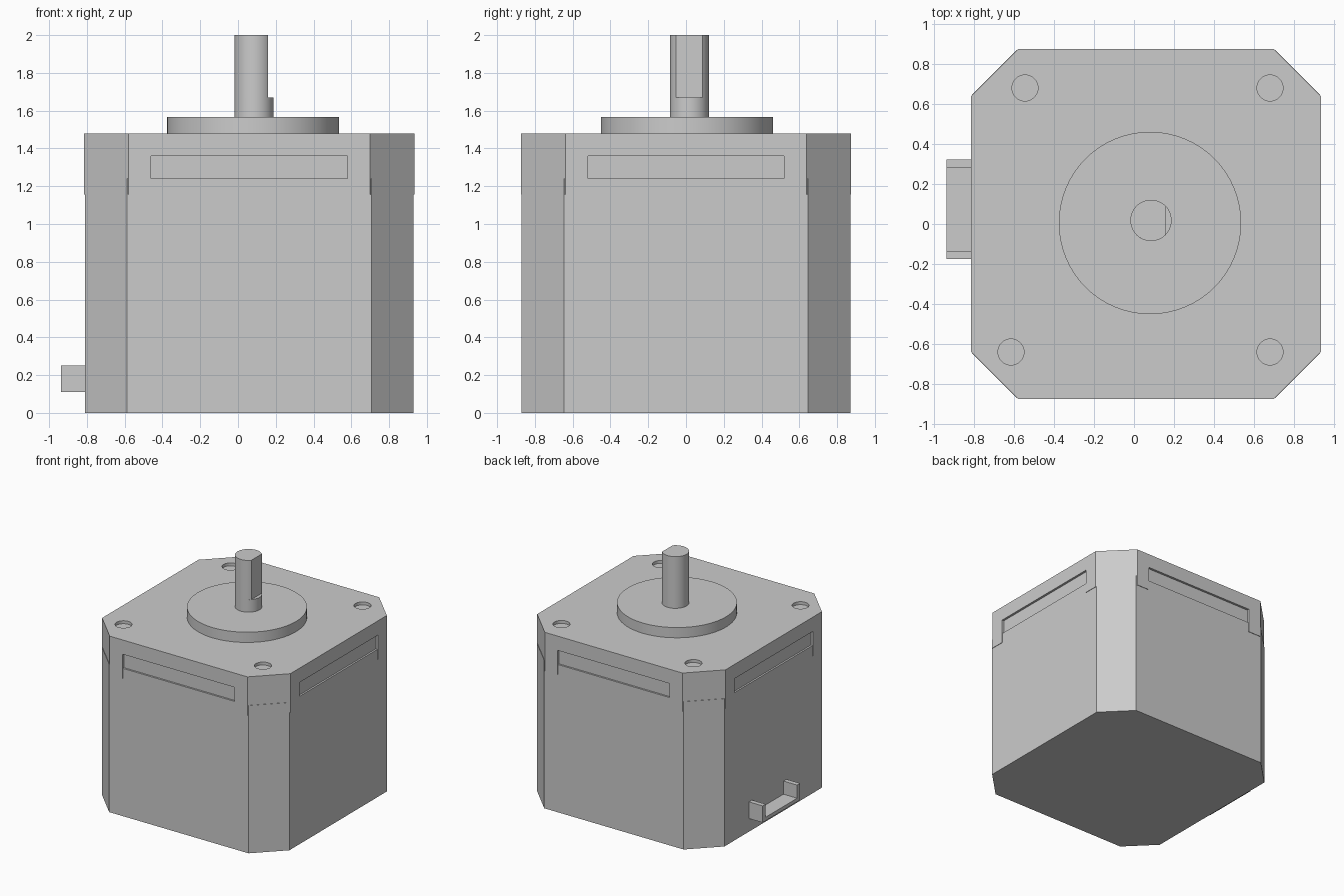
import bpy, bmesh, math

if "Cube" in bpy.data.objects:
    bpy.data.objects.remove(bpy.data.objects["Cube"])

CX = 0.06  # centre of the housing in x


def prism(name, pts, z0, z1, smooth=False):
    """Extrude a counter-clockwise outline from z0 to z1."""
    bm = bmesh.new()
    face = bm.faces.new([bm.verts.new((x, y, z0)) for x, y in pts])
    ext = bmesh.ops.extrude_face_region(bm, geom=[face])
    top = [v for v in ext["geom"] if isinstance(v, bmesh.types.BMVert)]
    bmesh.ops.translate(bm, verts=top, vec=(0, 0, z1 - z0))
    if face.is_valid is False or len(bm.faces) == len(pts) + 1:
        bm.faces.new([v for v in bm.verts if v not in top])
    bmesh.ops.recalc_face_normals(bm, faces=bm.faces)
    mesh = bpy.data.meshes.new(name)
    bm.to_mesh(mesh)
    bm.free()
    obj = bpy.data.objects.new(name, mesh)
    bpy.context.collection.objects.link(obj)
    if smooth:
        bpy.ops.object.select_all(action='DESELECT')
        obj.select_set(True)
        bpy.context.view_layer.objects.active = obj
        bpy.ops.object.shade_smooth_by_angle(angle=math.radians(30))
    return obj


def octagon(half, cut):
    """Square outline with chamfered corners."""
    a, b = half, half - cut
    return [(CX + x, y) for x, y in ((b, -a), (a, -b), (a, b), (b, a),
                                     (-b, a), (-a, b), (-a, -b), (-b, -a))]


def circle(cx, cy, r, n=48, flat=None):
    """Round outline, optionally cut off at x = flat."""
    pts = []
    start = math.acos((flat - cx) / r) if flat is not None else 0.0
    span = 2 * math.pi - 2 * start
    count = n + 1 if flat is not None else n
    for i in range(count):
        t = start + span * i / n
        pts.append((cx + r * math.cos(t), cy + r * math.sin(t)))
    return pts


def rect(x0, x1, y0, y1):
    return [(x0, y0), (x1, y0), (x1, y1), (x0, y1)]


# Housing, recessed neck under the cap, and cap plate
prism("motor_body", octagon(0.87, 0.223), 0.0, 1.24)
prism("cap_neck", octagon(0.855, 0.223), 1.235, 1.37)
cap = prism("cap_plate", octagon(0.874, 0.235), 1.36, 1.48)

# Corner feet wrapping down over the housing
foot = [(0.52, 0.52), (0.874, 0.52), (0.874, 0.639), (0.639, 0.874), (0.52, 0.874)]
for sx in (-1, 1):
    for sy in (-1, 1):
        prism("cap_corner_foot", [(CX + sx * x, sy * y) for x, y in foot], 1.155, 1.36)

# Shallow screw holes in the cap
for x, y in ((-0.545, 0.68), (0.68, 0.68), (-0.615, -0.64), (0.68, -0.64)):
    cutter = prism("screw_hole_cutter", circle(x, y, 0.065, 32), 1.455, 1.6)
    cutter.hide_render = True
    cutter.hide_viewport = True
    cutter.display_type = 'WIRE'
    mod = cap.modifiers.new("screw_hole", 'BOOLEAN')
    mod.operation = 'DIFFERENCE'
    mod.solver = 'EXACT'
    mod.object = cutter

# Raised pilot ring and D-cut shaft
prism("pilot_disc", circle(0.08, 0.005, 0.456, 64), 1.47, 1.566, True)
prism("shaft_base", circle(0.085, 0.018, 0.103), 1.56, 1.67, True)
prism("shaft", circle(0.085, 0.018, 0.103, flat=0.16), 1.67, 2.0, True)

# Open cable connector on the left side
prism("connector_floor", rect(-0.937, -0.80, -0.175, 0.322), 0.11, 0.14)
for y0 in (-0.175, 0.282):
    prism("connector_wall", rect(-0.937, -0.80, y0, y0 + 0.04), 0.11, 0.25)
